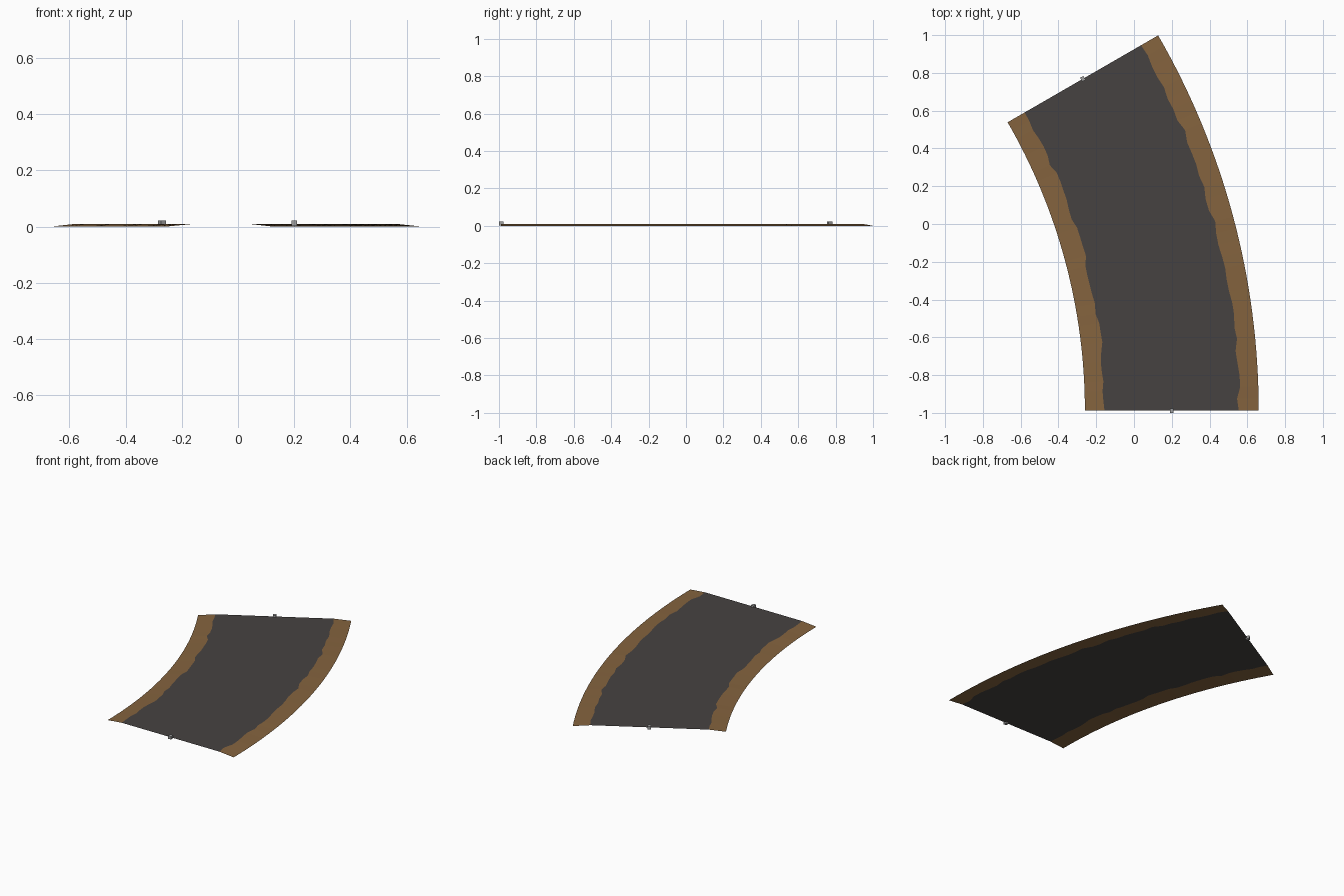
import bpy, bmesh, math, random
from mathutils import Matrix

if "Cube" in bpy.data.objects:
    bpy.data.objects.remove(bpy.data.objects["Cube"])

random.seed(4)
CX, CY = -3.313, -0.988        # centre of the bend
R_IN, R_OUT = 3.053, 3.973     # road edges
SWEEP = math.radians(30)
TOP = 0.01
SEG = 32


def material(name, rgb):
    m = bpy.data.materials.new(name)
    m.diffuse_color = (*rgb, 1)
    m.use_nodes = True
    m.node_tree.nodes["Principled BSDF"].inputs["Base Color"].default_value = m.diffuse_color
    return m


asphalt = material("dark asphalt", (0.062, 0.055, 0.053))
dirt = material("brown dirt", (0.235, 0.127, 0.049))
grey = material("marker grey", (0.35, 0.35, 0.35))


def finish(bm, name, mat):
    me = bpy.data.meshes.new(name)
    bm.to_mesh(me)
    bm.free()
    ob = bpy.data.objects.new(name, me)
    me.materials.append(mat)
    bpy.context.collection.objects.link(ob)
    return ob


def strip(name, mat, left, right):
    """Sheet swept round the bend between two (radius, z) edge lists."""
    bm = bmesh.new()
    rows = []
    for i in range(SEG + 1):
        a = SWEEP * i / SEG
        rows.append([bm.verts.new((CX + r * math.cos(a), CY + r * math.sin(a), z))
                     for r, z in (left[i], right[i])])
    for p, q in zip(rows, rows[1:]):
        bm.faces.new((p[0], p[1], q[1], q[0]))
    return finish(bm, name, mat)


# Uneven borders between asphalt and dirt
def ragged(base):
    return [(base + (random.uniform(-0.011, 0.011) if 0 < i < SEG else 0), TOP)
            for i in range(SEG + 1)]


inner = ragged(R_IN + 0.104)
outer = ragged(R_OUT - 0.105)

# Road surface and sloping verges
strip("road_surface", asphalt, inner, outer)
strip("inner_verge", dirt, [(R_IN, 0)] * (SEG + 1), inner)
strip("outer_verge", dirt, outer, [(R_OUT, 0)] * (SEG + 1))

# Small connector blocks in the middle of each end
mid = (R_IN + R_OUT) / 2
for name, a in (("start_connector", 0), ("end_connector", SWEEP)):
    bm = bmesh.new()
    bmesh.ops.create_cube(bm, size=1, matrix=Matrix.Translation(
        (CX + mid * math.cos(a), CY + mid * math.sin(a), 0.012))
        @ Matrix.Rotation(a, 4, 'Z') @ Matrix.Diagonal((0.02, 0.024, 0.02, 1)))
    finish(bm, name, grey)
